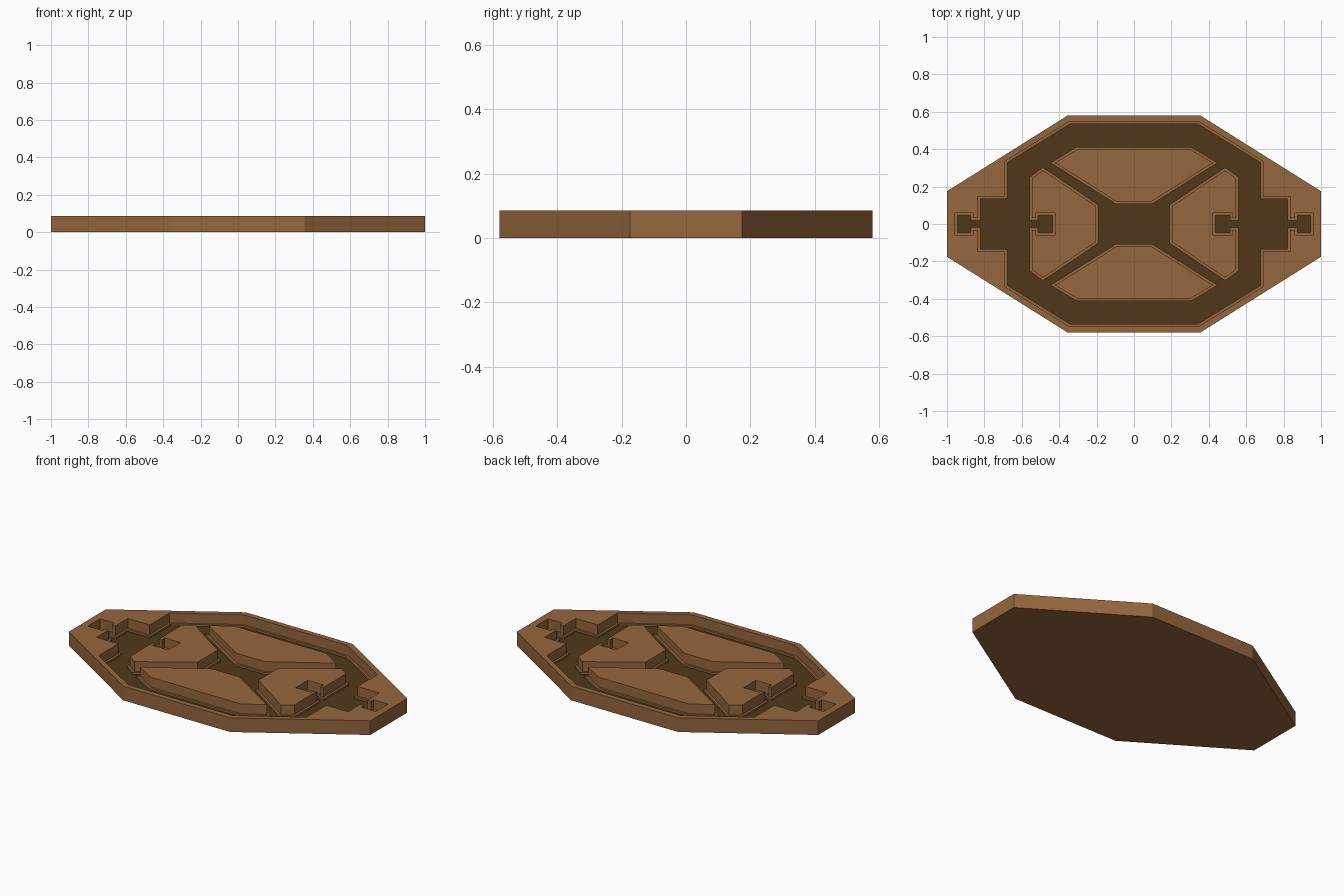
import bpy, bmesh
from mathutils import Vector

if "Cube" in bpy.data.objects:
    bpy.data.objects.remove(bpy.data.objects["Cube"])

TOP, LEDGE, FLOOR, STEP = 0.085, 0.026, 0.015, 0.013


def material(name, color):
    m = bpy.data.materials.new(name)
    m.diffuse_color = color
    m.use_nodes = True
    m.node_tree.nodes["Principled BSDF"].inputs["Base Color"].default_value = m.diffuse_color
    return m


brown = material("brown", (0.30, 0.135, 0.047, 1))
dark = material("dark_floor", (0.08, 0.039, 0.009, 1))


def mirror(pts, sx, sy):
    """Append the reflected outline in reverse order, keeping one closed loop."""
    return pts + [(x * sx, y * sy) for x, y in reversed(pts)]


def offset(pts, d):
    """Grow a counter-clockwise outline by d with mitred corners."""
    out = []
    n = len(pts)
    for i in range(n):
        a, b, c = (Vector(pts[(i + k) % n]) for k in (-1, 0, 1))
        u, v = (b - a).normalized(), (c - b).normalized()
        n1, n2 = Vector((u.y, -u.x)), Vector((v.y, -v.x))
        p = b + (n1 + n2) * d / (1 + n1.dot(n2))
        out.append((p.x, p.y))
    return out


def prism(name, layers, mat=brown):
    """One object made of extruded outlines: (points, z0, z1) each."""
    bm = bmesh.new()
    for pts, z0, z1 in layers:
        low = [bm.verts.new((x, y, z0)) for x, y in pts]
        high = [bm.verts.new((x, y, z1)) for x, y in pts]
        bm.faces.new(low)
        bm.faces.new(high)
        for i in range(len(pts)):
            j = (i + 1) % len(pts)
            bm.faces.new((low[i], low[j], high[j], high[i]))
    bmesh.ops.recalc_face_normals(bm, faces=bm.faces)
    me = bpy.data.meshes.new(name)
    bm.to_mesh(me)
    bm.free()
    ob = bpy.data.objects.new(name, me)
    bpy.context.collection.objects.link(ob)
    me.materials.append(mat)
    return ob


# Octagonal tray body
octagon = mirror(mirror([(1, 0.175), (0.355, 0.58)], -1, 1), 1, -1)
tray = prism("tray_body", [(octagon, 0, TOP)])

# Recess with T-shaped slots at both ends, cut in two steps to leave a ledge
quarter = [(0.957, 0.058), (0.86, 0.058), (0.86, 0.033), (0.835, 0.033),
           (0.835, 0.148), (0.69, 0.148), (0.69, 0.335), (0.345, 0.548)]
recess = mirror(mirror(quarter, -1, 1), 1, -1)
cuts = [prism("recess_cutter", [(recess, LEDGE, 0.2)]),
        prism("floor_cutter", [(offset(recess, -STEP), FLOOR, 0.25)])]
bpy.context.view_layer.objects.active = tray
for cut in cuts:
    mod = tray.modifiers.new("cut", 'BOOLEAN')
    mod.operation, mod.solver, mod.object = 'DIFFERENCE', 'EXACT', cut
    bpy.ops.object.modifier_apply(modifier=mod.name)
for cut in cuts:
    bpy.data.objects.remove(cut)

# Dark recess floor
tray.data.materials.clear()
tray.data.materials.append(brown)
tray.data.materials.append(dark)
for f in tray.data.polygons:
    f.material_index = int(f.normal.z > 0.9 and abs(f.center.z - FLOOR) < 0.002)


def island(name, pts):
    prism(name, [(pts, FLOOR, TOP), (offset(pts, STEP), FLOOR, LEDGE)])


# Raised islands: slotted ones left and right, plain ones front and back
side = mirror([(0.422, 0.058), (0.527, 0.058), (0.527, 0.031), (0.545, 0.031),
               (0.545, 0.245), (0.487, 0.287), (0.202, 0.095)], 1, -1)
back = mirror([(0.093, 0.12), (0.422, 0.327), (0.30, 0.40)], -1, 1)
island("right_island", side)
island("left_island", [(-x, -y) for x, y in side])
island("back_island", back)
island("front_island", [(-x, -y) for x, y in back])
